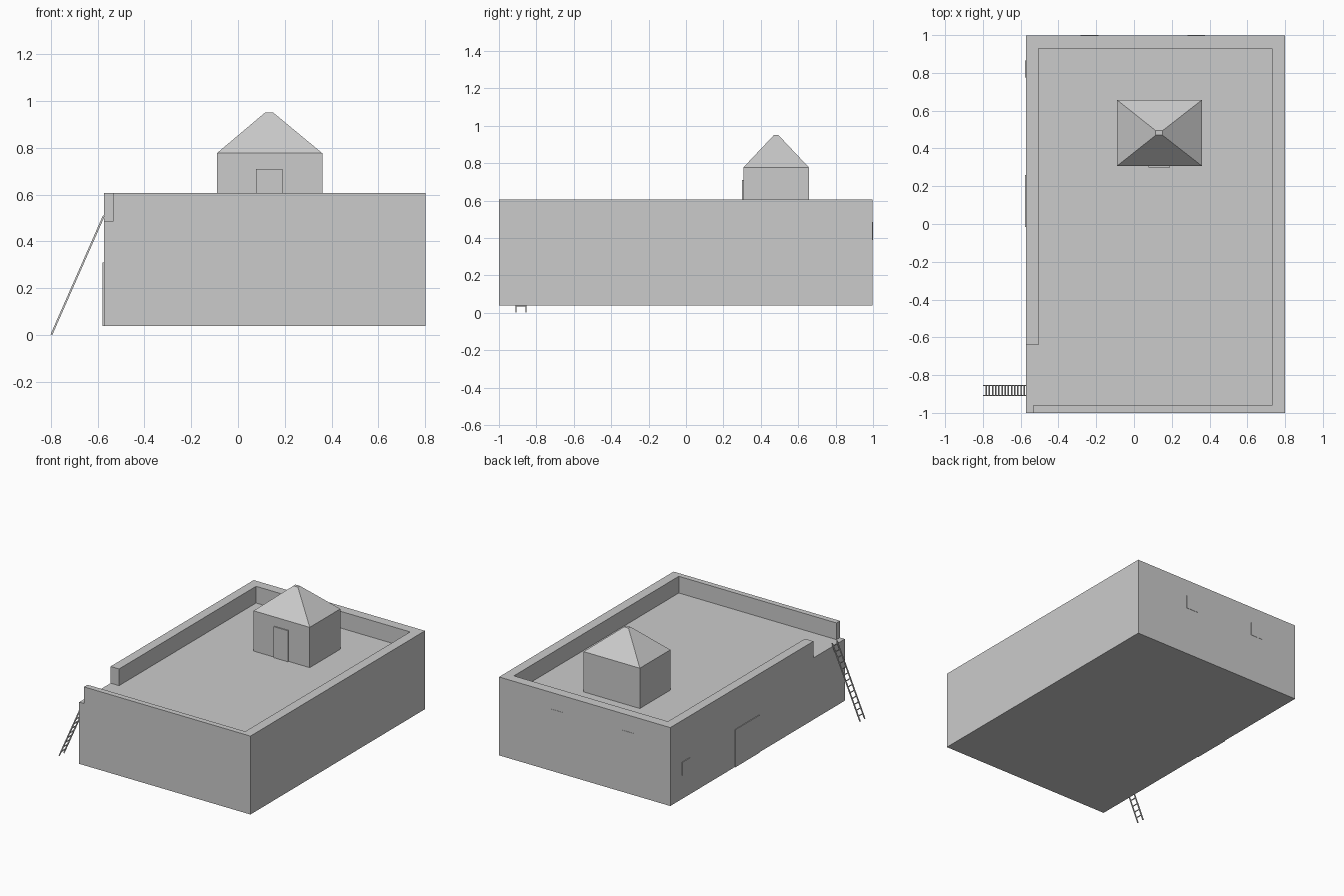
import bpy, bmesh
from mathutils import Vector

if "Cube" in bpy.data.objects:
    bpy.data.objects.remove(bpy.data.objects["Cube"])


def make(name, verts, faces):
    mesh = bpy.data.meshes.new(name)
    mesh.from_pydata(verts, [], faces)
    bm = bmesh.new()
    bm.from_mesh(mesh)
    bmesh.ops.recalc_face_normals(bm, faces=bm.faces)
    bm.to_mesh(mesh)
    bm.free()
    obj = bpy.data.objects.new(name, mesh)
    bpy.context.collection.objects.link(obj)
    return obj


def prism(name, outline, z0, z1):
    n = len(outline)
    verts = [(x, y, z) for z in (z0, z1) for x, y in outline]
    faces = [tuple(range(n)), tuple(range(n, 2 * n))]
    faces += [(i, (i + 1) % n, (i + 1) % n + n, i + n) for i in range(n)]
    return make(name, verts, faces)


def rect(x0, x1, y0, y1):
    return [(x0, y0), (x1, y0), (x1, y1), (x0, y1)]


def box(name, x0, x1, y0, y1, z0, z1):
    return prism(name, rect(x0, x1, y0, y1), z0, z1)


# Main building, hollowed above the terrace with an opening at the front left corner
building = box("main_building", -0.573, 0.80, -1.0, 0.998, 0.038, 0.606)
terrace = [(-0.505, 0.928), (0.73, 0.928), (0.73, -0.96), (-0.534, -0.96),
           (-0.534, -1.1), (-0.7, -1.1), (-0.7, -0.64), (-0.505, -0.64)]
cutter = prism("terrace_cutter", terrace, 0.485, 0.8)
cutter.hide_render = True
mod = building.modifiers.new("terrace", 'BOOLEAN')
mod.operation = 'DIFFERENCE'
mod.solver = 'EXACT'
mod.object = cutter
bpy.context.view_layer.objects.active = building
building.select_set(True)
bpy.ops.object.modifier_apply(modifier=mod.name)
bpy.data.objects.remove(cutter)

# Rooftop house: walls and truncated hip roof in one shell
rings = [(-0.09, 0.36, 0.307, 0.657, 0.485), (-0.09, 0.36, 0.307, 0.657, 0.777),
         (0.115, 0.151, 0.470, 0.494, 0.95)]
verts = [(x, y, r[4]) for r in rings for x, y in rect(*r[:4])]
faces = [(0, 1, 2, 3), (8, 9, 10, 11)]
faces += [(k + i, k + (i + 1) % 4, k + 4 + (i + 1) % 4, k + 4 + i)
          for k in (0, 4) for i in range(4)]
make("rooftop_house", verts, faces)
box("rooftop_door", 0.077, 0.19, 0.299, 0.312, 0.485, 0.71)

# Doors and windows on the outer walls
box("side_door", -0.578, -0.565, -0.015, 0.26, 0.038, 0.31)
box("side_window", -0.578, -0.565, 0.775, 0.865, 0.21, 0.305)
for i, x in enumerate((-0.235, 0.33)):
    box(f"back_window_{i + 1}", x - 0.047, x + 0.047, 0.99, 1.0, 0.39, 0.486)


# Ladder: two leaning rails and evenly spaced rungs
foot, head = Vector((-0.797, 0, 0.002)), Vector((-0.573, 0, 0.51))
lean = (head - foot).normalized()
across = Vector((lean.z, 0, -lean.x))
RAILS = (-0.908, -0.855)


def beam(name, a, b, y0, y1, half):
    prof = [a - across * half, a + across * half, b + across * half, b - across * half]
    v = [(p.x, y, max(p.z, 0)) for y in (y0, y1) for p in prof]
    f = [(0, 1, 2, 3), (4, 5, 6, 7)]
    f += [(i, (i + 1) % 4, (i + 1) % 4 + 4, i + 4) for i in range(4)]
    make(name, v, f)


for i, y in enumerate(RAILS):
    beam(f"ladder_rail_{i + 1}", foot, head, y - 0.003, y + 0.003, 0.004)
RUNGS = 13
for i in range(RUNGS):
    p = foot.lerp(head, (i + 0.9) / (RUNGS + 0.4))
    beam(f"ladder_rung_{i + 1}", p - lean * 0.003, p + lean * 0.003, *RAILS, 0.003)
